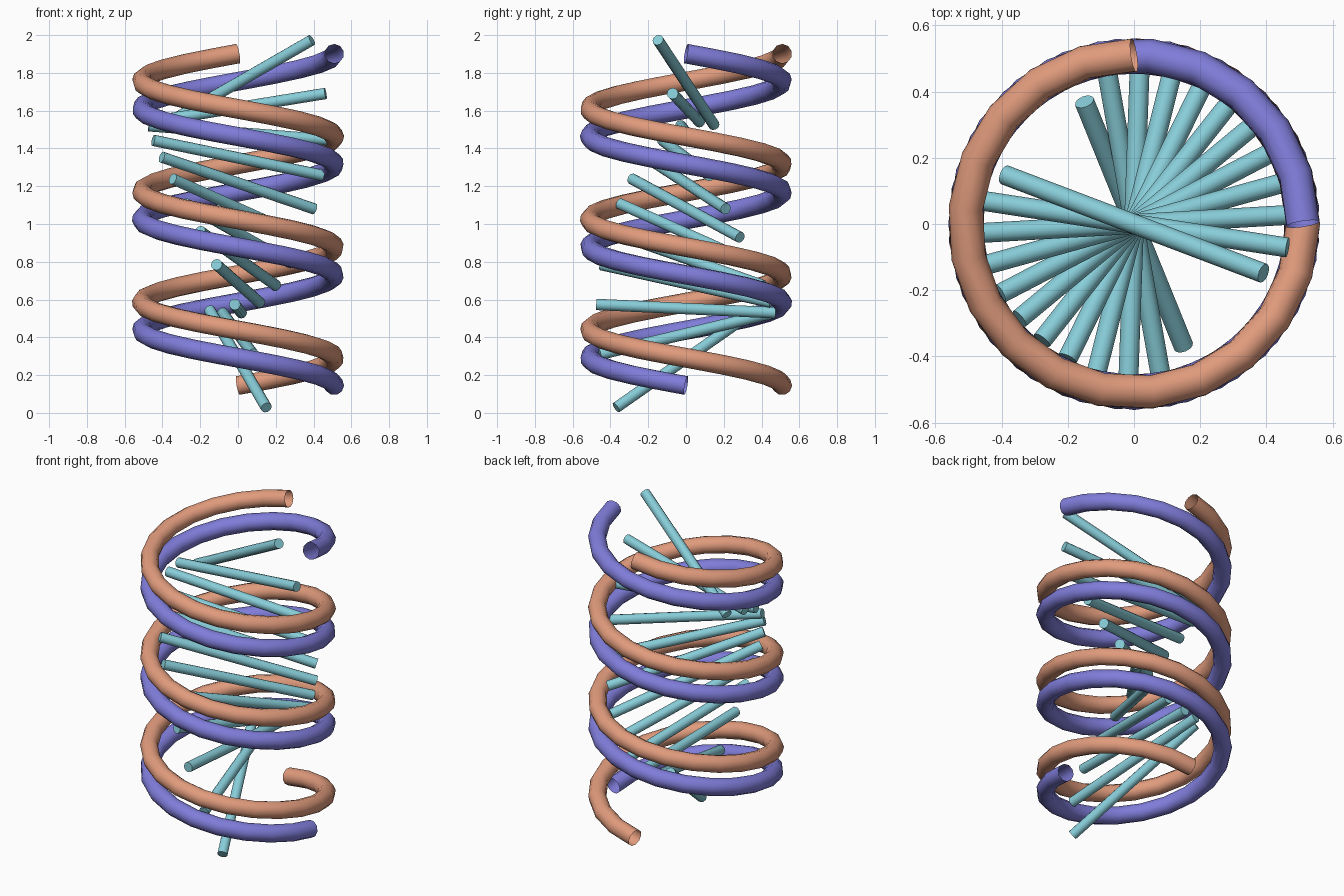
import bpy
from math import cos, sin, pi, radians, asin
from mathutils import Vector

cube = bpy.data.objects.get("Cube")
if cube:
    bpy.data.objects.remove(cube, do_unlink=True)


def make_material(name, rgb):
    mat = bpy.data.materials.new(name)
    mat.use_nodes = True
    mat.diffuse_color = (*rgb, 1)
    mat.node_tree.nodes["Principled BSDF"].inputs["Base Color"].default_value = (*rgb, 1)
    return mat


orange = make_material("soft orange", (0.75, 0.33, 0.205))
purple = make_material("soft purple", (0.215, 0.205, 0.70))
teal = make_material("pale teal", (0.245, 0.61, 0.69))

TURNS, STEPS = 3, 64
RADIUS, TUBE = 0.51, 0.052
BOTTOM, TOP = 0.145, 1.902


def make_strand(name, start_angle, mat):
    """Open-ended tube swept along a helix that climbs clockwise."""
    curve = bpy.data.curves.new(name, "CURVE")
    curve.dimensions = "3D"
    curve.bevel_depth = TUBE
    curve.bevel_resolution = 3
    curve.use_fill_caps = False
    spline = curve.splines.new("POLY")
    spline.points.add(STEPS)
    for i, point in enumerate(spline.points):
        t = i / STEPS
        a = start_angle - t * TURNS * 2 * pi
        point.co = (RADIUS * cos(a), RADIUS * sin(a), BOTTOM + t * (TOP - BOTTOM), 1)
    spline.use_smooth = True
    curve.materials.append(mat)
    obj = bpy.data.objects.new(name, curve)
    bpy.context.collection.objects.link(obj)
    bpy.ops.object.select_all(action="DESELECT")
    obj.select_set(True)
    bpy.context.view_layer.objects.active = obj
    bpy.ops.object.convert(target="MESH")
    return bpy.context.object


# Two intertwined strands, a quarter turn apart
make_strand("purple_strand", 0, purple)
make_strand("orange_strand", pi / 2, orange)

# Rungs, from top to bottom: rise of each rung's leading end above its middle
rises = [0.225, 0.075, -0.037, -0.093, -0.137, -0.155,
         -0.157, -0.143, -0.1, -0.022, 0.109, 0.258]
HALF = 0.475
for i, rise in enumerate(rises):
    heading = radians(-20.8 + 12.08 * i)
    tilt = asin(rise / HALF)
    axis = Vector((cos(heading) * cos(tilt), sin(heading) * cos(tilt), sin(tilt)))
    bpy.ops.mesh.primitive_cylinder_add(
        vertices=12, radius=0.03, depth=2 * HALF,
        location=(0, 0, 1.749 - 0.133 * i),
        rotation=axis.to_track_quat("Z", "Y").to_euler())
    rung = bpy.context.object
    rung.name = f"rung_{i + 1}"
    rung.data.materials.append(teal)
    bpy.ops.object.shade_smooth_by_angle(angle=radians(40))
